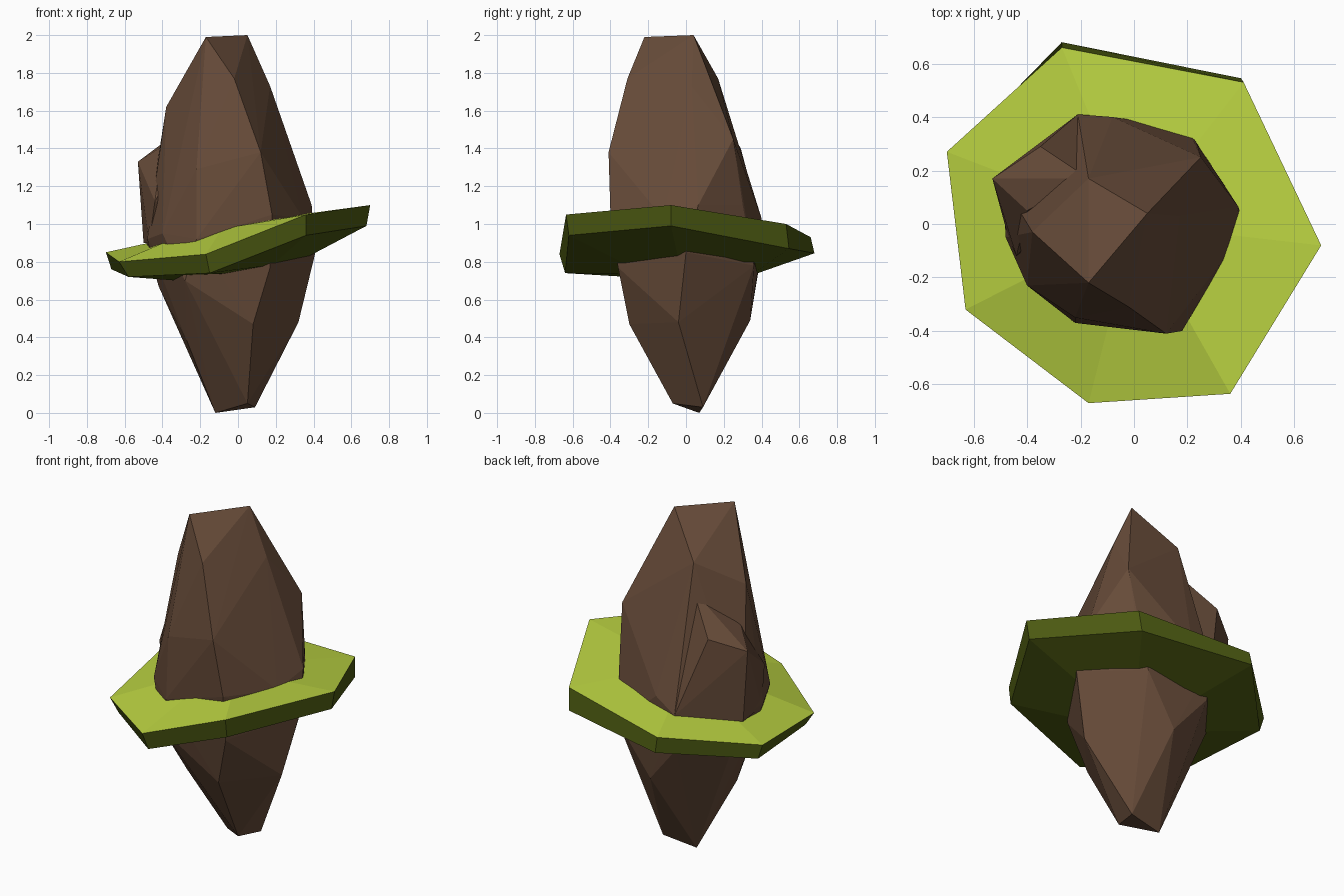
import bpy, bmesh

if "Cube" in bpy.data.objects:
    bpy.data.objects.remove(bpy.data.objects["Cube"])


def material(name, rgb):
    m = bpy.data.materials.new(name)
    m.diffuse_color = (*rgb, 1)
    m.use_nodes = True
    m.node_tree.nodes["Principled BSDF"].inputs["Base Color"].default_value = m.diffuse_color
    return m


brown = material("brown rock", (0.135, 0.071, 0.041))
light_green = material("light green", (0.48, 0.63, 0.052))
dark_green = material("dark green", (0.075, 0.105, 0.006))


def finish(bm, name, mats):
    bmesh.ops.recalc_face_normals(bm, faces=bm.faces)
    me = bpy.data.meshes.new(name)
    bm.to_mesh(me)
    bm.free()
    for m in mats:
        me.materials.append(m)
    ob = bpy.data.objects.new(name, me)
    bpy.context.collection.objects.link(ob)


def hull(name, points):
    bm = bmesh.new()
    for p in points:
        bm.verts.new(p)
    r = bmesh.ops.convex_hull(bm, input=bm.verts)
    loose = [v for v in bm.verts if not v.link_faces]
    bmesh.ops.delete(bm, geom=loose, context='VERTS')
    finish(bm, name, [brown])


# main faceted rock: ridge, shoulders, waist, lower taper, tip
hull("rock", [
    (-.17, -.22, 1.99), (.05, .04, 2.0),
    (-.02, -.31, 1.77), (.17, .03, 1.73), (-.17, .17, 1.77), (-.38, -.03, 1.62),
    (.12, -.41, 1.38), (-.22, -.35, 1.29), (.25, .25, 1.45),
    (.39, .065, 1.1), (.345, -.12, 1.03), (.18, -.40, 1.05), (-.22, -.37, .92),
    (-.40, -.23, .95), (-.48, -.05, .92), (-.49, .15, .92), (-.21, .41, .95),
    (-.08, .40, 1.03), (.235, .30, 1.1),
    (.41, 0, .85), (.17, -.36, .77), (-.28, -.32, .70), (-.42, .05, .67),
    (-.2, .38, .73), (.2, .36, .78),
    (.32, -.04, .48), (.08, -.30, .47), (0, .34, .49), (-.27, -.1, .38),
    (.09, .09, .03), (.05, -.07, .05), (-.12, .07, 0)])

# rock lump on the left
hull("side_lump", [
    (-.53, .17, 1.33), (-.35, .29, 1.40), (-.40, .05, 1.41), (-.17, .17, 1.6),
    (-.44, -.12, 1.12), (-.50, .17, .9), (-.47, -.05, .9), (-.21, .41, .95),
    (-.15, .1, 1.0)])

# tilted grass ledge: seven-sided ring, light on top, dark on rim and underside
top = [(.70, -.08, 1.10), (.41, .53, 1.0), (-.27, .66, .93), (-.70, .27, .85),
       (-.63, -.32, .80), (-.17, -.67, .84), (.36, -.635, 1.05)]
bottom = [(.68, -.08, .99), (.40, .545, .87), (-.27, .68, .845), (-.67, .27, .76),
          (-.58, -.31, .72), (-.15, -.64, .74), (.36, -.62, .94)]


def inner(ring, z0):
    return [(x * .5, y * .5, z0 + .09 * x) for x, y, z in ring]


bm = bmesh.new()
rings = [[bm.verts.new(p) for p in r] for r in
         (inner(top, .99), top, bottom, inner(bottom, .75))]
for k in range(4):
    a, b = rings[k], rings[(k + 1) % 4]
    for i in range(7):
        j = (i + 1) % 7
        f = bm.faces.new((a[i], b[i], b[j], a[j]))
        f.material_index = 0 if k == 0 else 1
finish(bm, "grass_ledge", [light_green, dark_green])
